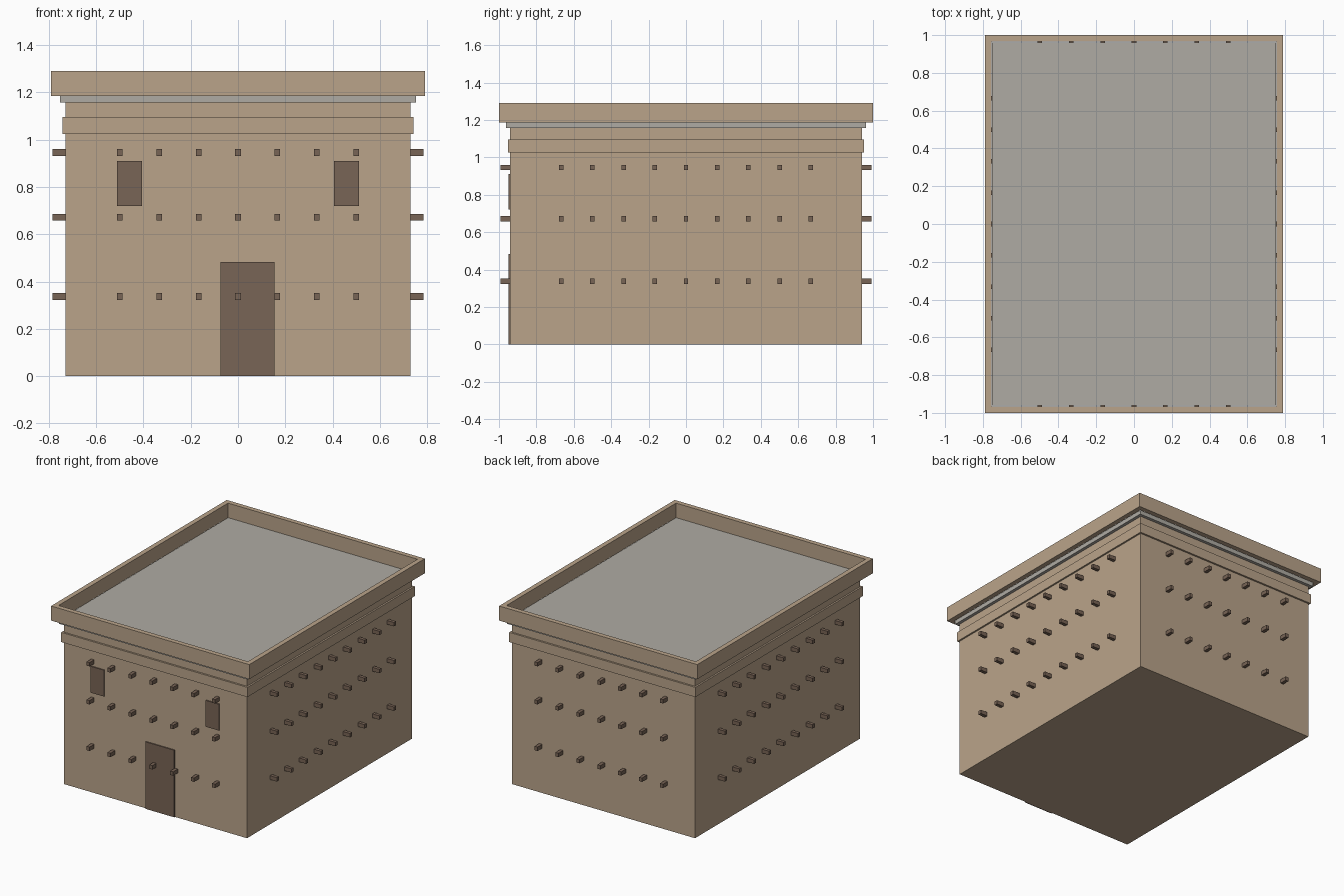
import bpy, bmesh
from mathutils import Matrix

cube = bpy.data.objects.get("Cube")
if cube:
    bpy.data.objects.remove(cube, do_unlink=True)


def material(name, rgb):
    mat = bpy.data.materials.new(name)
    mat.use_nodes = True
    mat.diffuse_color = (*rgb, 1)
    mat.node_tree.nodes["Principled BSDF"].inputs["Base Color"].default_value = (*rgb, 1)
    return mat


adobe = material("adobe_tan", (0.49, 0.37, 0.255))
wood = material("dark_wood", (0.19, 0.128, 0.092))
stone = material("roof_grey", (0.43, 0.41, 0.37))


def finish(name, bm, mat):
    mesh = bpy.data.meshes.new(name)
    bm.to_mesh(mesh)
    bm.free()
    mesh.materials.append(mat)
    obj = bpy.data.objects.new(name, mesh)
    bpy.context.collection.objects.link(obj)
    return obj


def add_box(bm, x, y, z):
    """Add a box spanning the given (low, high) ranges."""
    size = [b - a for a, b in (x, y, z)]
    centre = [(a + b) / 2 for a, b in (x, y, z)]
    bmesh.ops.create_cube(bm, size=1, matrix=Matrix.Translation(centre) @ Matrix.Diagonal((*size, 1)))


def box(name, x, y, z, mat):
    bm = bmesh.new()
    add_box(bm, x, y, z)
    return finish(name, bm, mat)


def slab(name, half_x, half_y, z, mat):
    return box(name, (-half_x, half_x), (-half_y, half_y), z, mat)


WALL_X, WALL_Y = 0.73, 0.94

# Main block, raised band and roof slab
slab("walls", WALL_X, WALL_Y, (0, 1.157), adobe)
slab("wall_band", 0.742, 0.953, (1.025, 1.095), adobe)
slab("roof_slab", 0.752, 0.962, (1.157, 1.187), stone)

# Parapet: an open rectangular ring around the roof
bm = bmesh.new()
rings = []
for hx, hy, z in ((0.79, 1.0, 1.185), (0.79, 1.0, 1.29), (0.755, 0.965, 1.29), (0.755, 0.965, 1.185)):
    rings.append([bm.verts.new((sx * hx, sy * hy, z)) for sx, sy in ((-1, -1), (1, -1), (1, 1), (-1, 1))])
for k in range(4):
    lower, upper = rings[k], rings[(k + 1) % 4]
    for i in range(4):
        j = (i + 1) % 4
        bm.faces.new((lower[i], lower[j], upper[j], upper[i]))
bmesh.ops.recalc_face_normals(bm, faces=bm.faces)
finish("parapet", bm, adobe)

# Rows of projecting beam ends on all four walls
HALF_W, HALF_H, STEP = 0.012, 0.014, 1 / 6
front_back, sides = bmesh.new(), bmesh.new()
for z in (0.337, 0.672, 0.946):
    height = (z - HALF_H, z + HALF_H)
    for s in (-1, 1):
        for i in range(-3, 4):
            c = i * STEP
            add_box(front_back, (c - HALF_W, c + HALF_W), sorted((s * (WALL_Y - 0.02), s * 0.993)), height)
        for i in range(-4, 5):
            c = i * STEP
            add_box(sides, sorted((s * (WALL_X - 0.02), s * 0.785)), (c - HALF_W, c + HALF_W), height)
finish("front_and_back_beams", front_back, wood)
finish("side_beams", sides, wood)

# Door and windows as thin plates on the front
plate = (-WALL_Y - 0.008, -WALL_Y + 0.001)
box("door", (-0.075, 0.155), plate, (0, 0.483), wood)
box("right_window", (-0.512, -0.406), plate, (0.72, 0.91), wood)
box("left_window", (0.406, 0.512), plate, (0.72, 0.91), wood)
